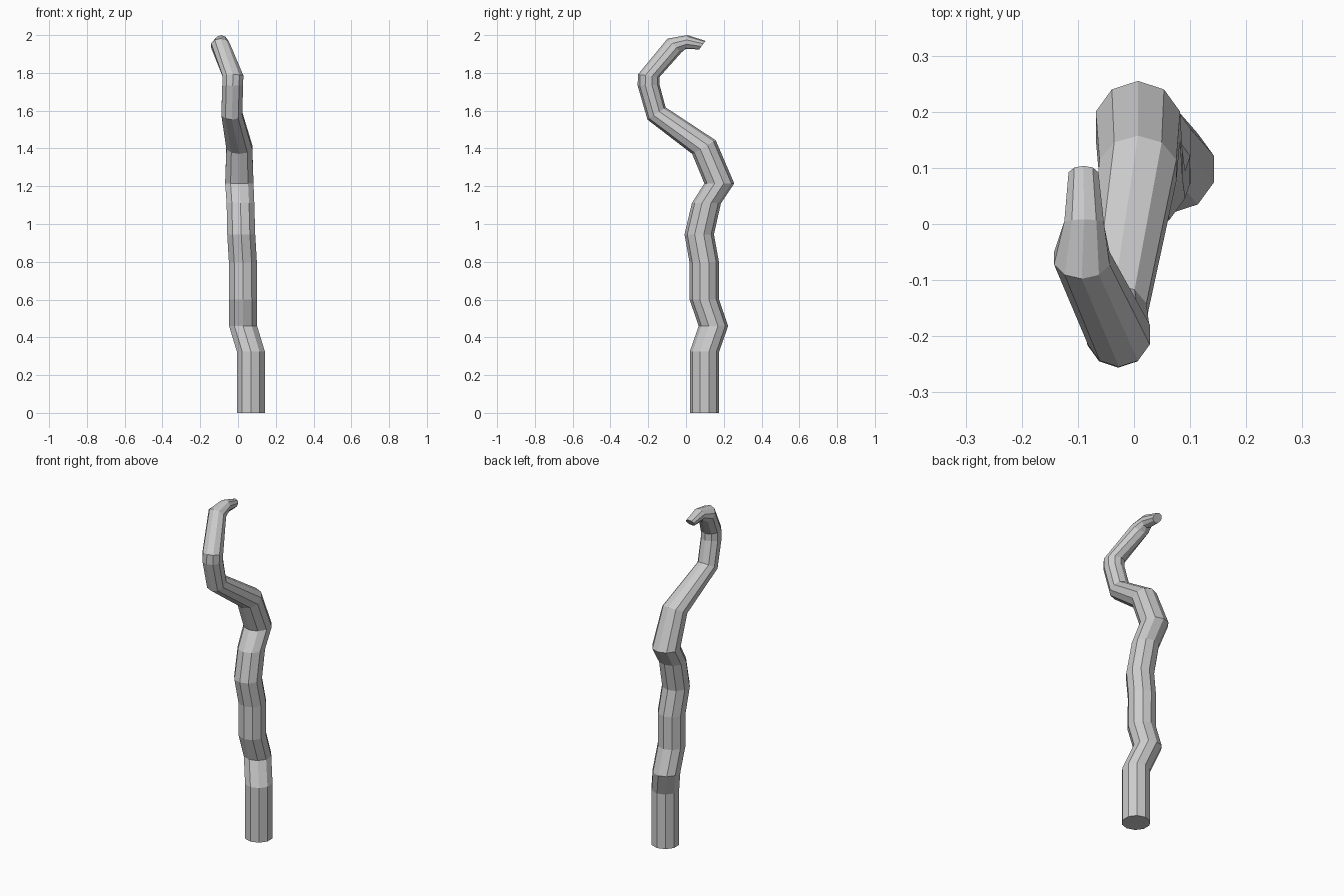
import bpy, bmesh
from math import sin, cos, radians, pi

SIDES = 10

# ring stations: centre x, y, z, radius, tilt about the x axis (degrees)
rings = [
    (0.068, 0.098, 0.00, 0.078, 0),
    (0.068, 0.098, 0.325, 0.078, 0),
    (0.027, 0.145, 0.46, 0.078, 0),
    (0.027, 0.097, 0.60, 0.078, 0),
    (0.026, 0.097, 0.795, 0.078, 0),
    (0.017, 0.070, 0.945, 0.078, 0),
    (0.013, 0.108, 1.11, 0.077, 0),
    (0.007, 0.176, 1.215, 0.079, 0),
    (0.007, 0.095, 1.407, 0.072, 30),
    (-0.033, -0.156, 1.585, 0.058, 34),
    (-0.028, -0.198, 1.735, 0.058, 3),
    (-0.027, -0.197, 1.785, 0.058, -6),
    (-0.093, -0.061, 1.945, 0.052, -45),
    (-0.089, 0.003, 1.963, 0.037, -98),
    (-0.090, 0.087, 1.947, 0.028, -127),
]

# crooked tapering stick, lofted through the rings
bm = bmesh.new()
loops = []
for cx, cy, cz, r, tilt in rings:
    t = radians(tilt)
    loop = []
    for i in range(SIDES):
        a = pi / 2 + 2 * pi * i / SIDES
        u, v = r * cos(a), r * sin(a)
        loop.append(bm.verts.new((cx + u, cy + v * cos(t), cz + v * sin(t))))
    loops.append(loop)
for lo, hi in zip(loops, loops[1:]):
    for i in range(SIDES):
        j = (i + 1) % SIDES
        bm.faces.new((lo[i], lo[j], hi[j], hi[i]))

# flat end caps
bm.faces.new(loops[0][::-1])
bm.faces.new(loops[-1])
bmesh.ops.recalc_face_normals(bm, faces=bm.faces)

mesh = bpy.data.meshes.new("crooked_stick")
bm.to_mesh(mesh)
bm.free()
obj = bpy.data.objects.new("crooked_stick", mesh)
bpy.context.collection.objects.link(obj)
